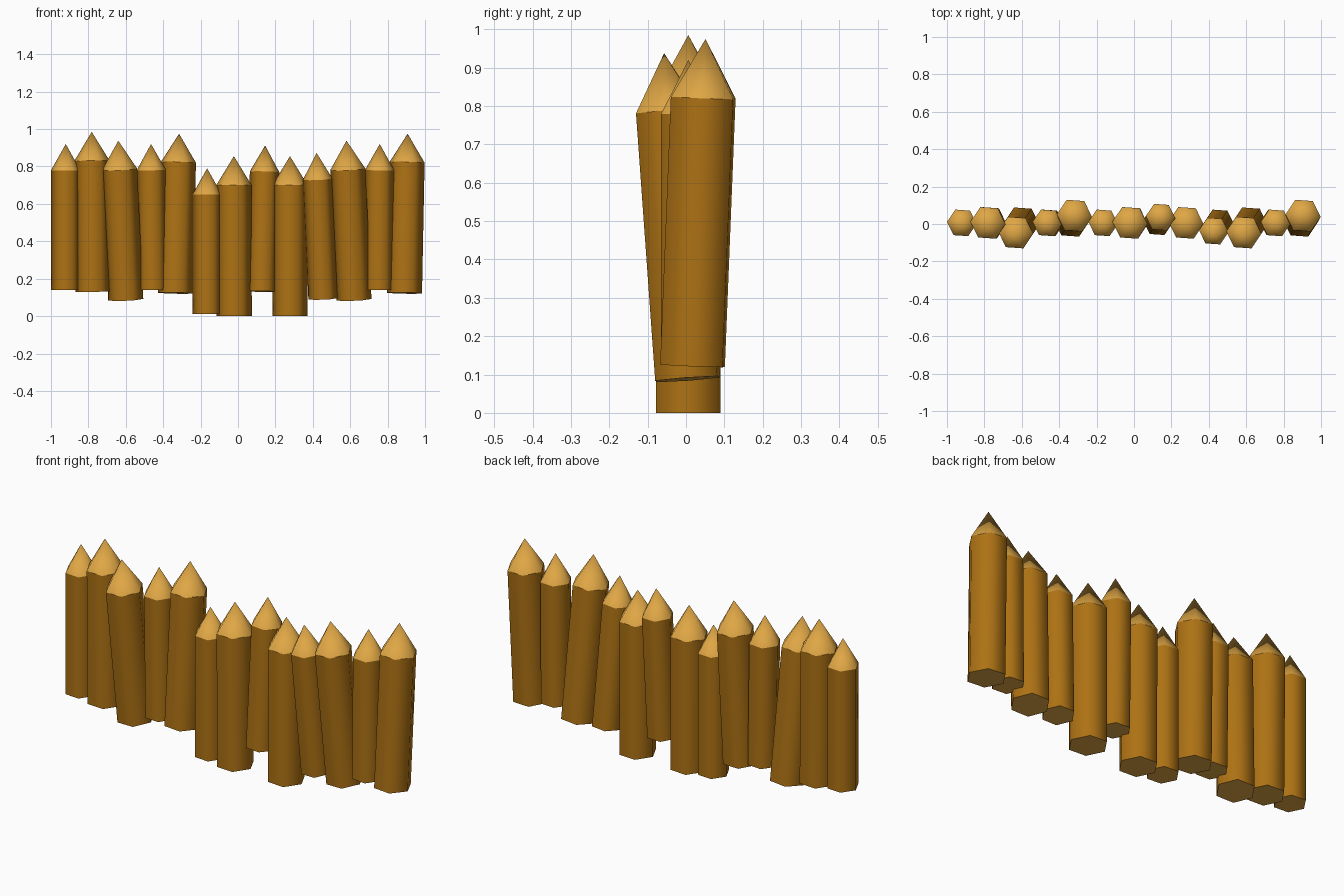
import bpy, bmesh, math
from mathutils import Vector

if "Cube" in bpy.data.objects:
    bpy.data.objects.remove(bpy.data.objects["Cube"])


def material(name, rgb):
    m = bpy.data.materials.new(name)
    m.diffuse_color = (*rgb, 1)
    m.use_nodes = True
    m.node_tree.nodes["Principled BSDF"].inputs["Base Color"].default_value = m.diffuse_color
    return m


bark = material("dark_wood", (0.42, 0.168, 0.007))
cut = material("cut_wood", (0.74, 0.385, 0.06))


# One hexagonal stake running from its foot to its sharpened tip
def stake(name, foot, tip, radius):
    foot, tip = Vector(foot), Vector(tip)
    axis = (tip - foot).normalized()
    shoulder = foot.lerp(tip, 0.82)
    tilt = Vector((0, 0, 1)).rotation_difference(axis)
    bm = bmesh.new()

    def ring(centre):
        verts = []
        for k in range(6):
            a = math.radians(60 * k - 4)
            p = Vector((radius * math.cos(a), radius * math.sin(a), 0))
            verts.append(bm.verts.new(centre + tilt @ p))
        return verts

    low, high = ring(foot), ring(shoulder)
    apex = bm.verts.new(tip)
    for i in range(6):
        j = (i + 1) % 6
        side = bm.faces.new((low[i], low[j], high[j], high[i]))
        point = bm.faces.new((high[i], high[j], apex))
        side.smooth = point.smooth = True
        point.material_index = 1
    base = bm.faces.new(low[::-1])
    base.material_index = 1
    # keep the shoulder and foot edges crisp
    for e in bm.edges:
        if all(v in low for v in e.verts) or all(v in high for v in e.verts):
            e.smooth = False
    me = bpy.data.meshes.new(name)
    bm.to_mesh(me)
    bm.free()
    me.materials.append(bark)
    me.materials.append(cut)
    bpy.context.collection.objects.link(bpy.data.objects.new(name, me))


S, M = 0.079, 0.094  # thin and thick stakes
Y = 0.006
# foot x, y, z / tip x, y, z / radius
rows = [
    ((-0.921, Y, 0.14), (-0.921, Y, 0.92), S),
    ((-0.775, Y, 0.13), (-0.782, Y, 0.985), M),
    ((-0.60, 0.004, 0.088), (-0.64, -0.057, 0.938), M),
    ((-0.455, Y, 0.14), (-0.465, Y, 0.92), S),
    ((-0.335, 0.017, 0.123), (-0.315, 0.051, 0.975), M),
    ((-0.165, Y, 0.01), (-0.165, Y, 0.79), S),
    ((-0.02, Y, 0.0), (-0.022, Y, 0.855), M),
    ((0.128, 0.012, 0.132), (0.145, 0.042, 0.912), S),
    ((0.278, Y, 0.0), (0.278, Y, 0.855), M),
    ((0.455, Y, 0.093), (0.42, -0.048, 0.873), S),
    ((0.62, 0.004, 0.088), (0.58, -0.057, 0.938), M),
    ((0.753, Y, 0.14), (0.758, Y, 0.92), S),
    ((0.89, 0.017, 0.123), (0.907, 0.051, 0.975), M),
]
for n, (foot, tip, r) in enumerate(rows, 1):
    stake(f"stake_{n:02d}", foot, tip, r)
